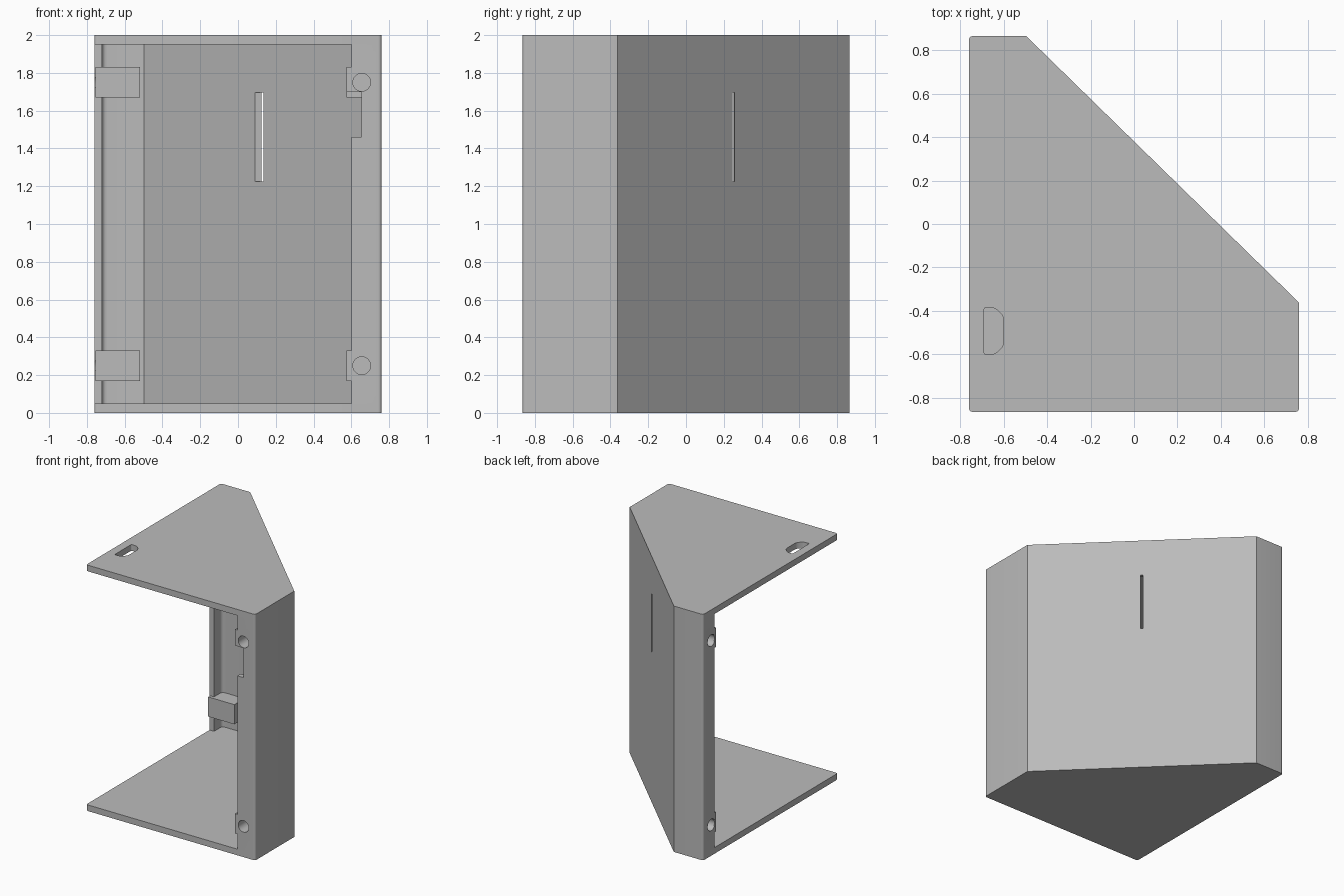
import bpy, bmesh, math
from mathutils import Matrix, Vector

if "Cube" in bpy.data.objects:
    bpy.data.objects.remove(bpy.data.objects["Cube"], do_unlink=True)

grey = bpy.data.materials.new("plain grey")
grey.use_nodes = True
grey.diffuse_color = (0.5, 0.5, 0.5, 1)
grey.node_tree.nodes["Principled BSDF"].inputs["Base Color"].default_value = grey.diffuse_color


def finish(name, bm):
    bmesh.ops.recalc_face_normals(bm, faces=bm.faces)
    mesh = bpy.data.meshes.new(name)
    bm.to_mesh(mesh)
    bm.free()
    mesh.materials.append(grey)
    obj = bpy.data.objects.new(name, mesh)
    bpy.context.collection.objects.link(obj)
    return obj


def prism(name, outline, z0, z1):
    bm = bmesh.new()
    low = [bm.verts.new((x, y, z0)) for x, y in outline]
    high = [bm.verts.new((x, y, z1)) for x, y in outline]
    bm.faces.new(low)
    bm.faces.new(high)
    for i in range(len(low)):
        j = (i + 1) % len(low)
        bm.faces.new((low[i], low[j], high[j], high[i]))
    return finish(name, bm)


def box(name, x0, x1, y0, y1, z0, z1):
    return prism(name, [(x0, y0), (x1, y0), (x1, y1), (x0, y1)], z0, z1)


def rounded(points, radii, steps=5):
    """Round the corners that have a radius."""
    out = []
    for i, r in enumerate(radii):
        p = Vector(points[i])
        if not r:
            out.append(p)
            continue
        a = p + (Vector(points[i - 1]) - p).normalized() * r
        b = p + (Vector(points[(i + 1) % len(points)]) - p).normalized() * r
        for k in range(steps + 1):
            t = k / steps
            out.append(a * (1 - t) ** 2 + p * 2 * t * (1 - t) + b * t * t)
    return out


def hole(centre, axis, radius, length):
    bm = bmesh.new()
    turn = Vector((0, 0, 1)).rotation_difference(Vector(axis)).to_matrix().to_4x4()
    bmesh.ops.create_cone(bm, cap_ends=True, segments=32, radius1=radius, radius2=radius,
                          depth=length, matrix=Matrix.Translation(centre) @ turn)
    return finish("hole_cutter", bm)


def cut(targets, cutter):
    for obj in targets:
        mod = obj.modifiers.new("cut", 'BOOLEAN')
        mod.operation = 'DIFFERENCE'
        mod.solver = 'EXACT'
        mod.object = cutter
        bpy.context.view_layer.update()
        graph = bpy.context.evaluated_depsgraph_get()
        mesh = bpy.data.meshes.new_from_object(obj.evaluated_get(graph))
        obj.modifiers.clear()
        obj.data = mesh
    bpy.data.objects.remove(cutter, do_unlink=True)


# Top and bottom plates
R = 0.02
plate = rounded([(-.76, -.865), (.76, -.865), (.76, -.362), (-.496, .865), (-.76, .865)],
                [R, R, 0, 0, R])
bottom_plate = prism("bottom_plate", plate, 0, .05)
top_plate = prism("top_plate", plate, 1.95, 2)

# Cable opening in the top plate
opening = rounded([(-.69, -.6), (-.64, -.6), (-.6, -.56), (-.6, -.425), (-.64, -.385), (-.69, -.385)],
                  [.01, .02, .02, .02, .02, .01])
cut([top_plate], prism("opening_cutter", opening, 1.9, 2.1))

# Folded wall: rear lip, rear strip, slanted panel, side strip, front lip
wall = rounded([(-.76, .72), (-.76, .865), (-.496, .865), (.76, -.362), (.76, -.865), (.6, -.865),
                (.6, -.825), (.72, -.825), (.72, -.363), (-.497, .825), (-.72, .825), (-.72, .72)],
               [0, R, 0, 0, R, 0, 0, .03, 0, 0, .03, 0])
wall = prism("folded_wall", wall, .04, 1.96)

# Screw bosses behind both lips, with blind screw holes
bosses = []
for level, z in (("lower", .25), ("upper", 1.75)):
    front = box(level + "_front_boss", .575, .74, -.86, -.63, z - .08, z + .08)
    rear = box(level + "_rear_boss", -.755, -.52, .695, .845, z - .08, z + .08)
    bosses += [front, rear]
    cut([wall, front], hole((.655, -.77, z), (0, 1, 0), .047, .24))
    cut([wall, rear], hole((-.665, .76, z), (1, 0, 0), .047, .24))

# Notch in the front lip
cut([wall, bosses[2]], box("notch_cutter", .56, .655, -.9, -.81, 1.46, 1.70))

# Slot in the slanted panel, narrowing towards the outside
along = Vector((1.256, -1.227)).normalized()
out = Vector((-along.y, along.x))
mid = Vector((.132, .2515))
slot = [mid + along * s * w + out * d
        for s, w, d in ((-1, .04, -.04), (1, .04, -.04), (1, .009, 0), (1, .009, .03),
                        (-1, .009, .03), (-1, .009, 0))]
cut([wall], prism("slot_cutter", slot, 1.225, 1.695))

# Smooth the rounded corners, keep the edges sharp
bpy.ops.object.select_all(action='DESELECT')
for obj in [bottom_plate, top_plate, wall] + bosses:
    obj.select_set(True)
bpy.context.view_layer.objects.active = wall
bpy.ops.object.shade_smooth_by_angle(angle=math.radians(30))
